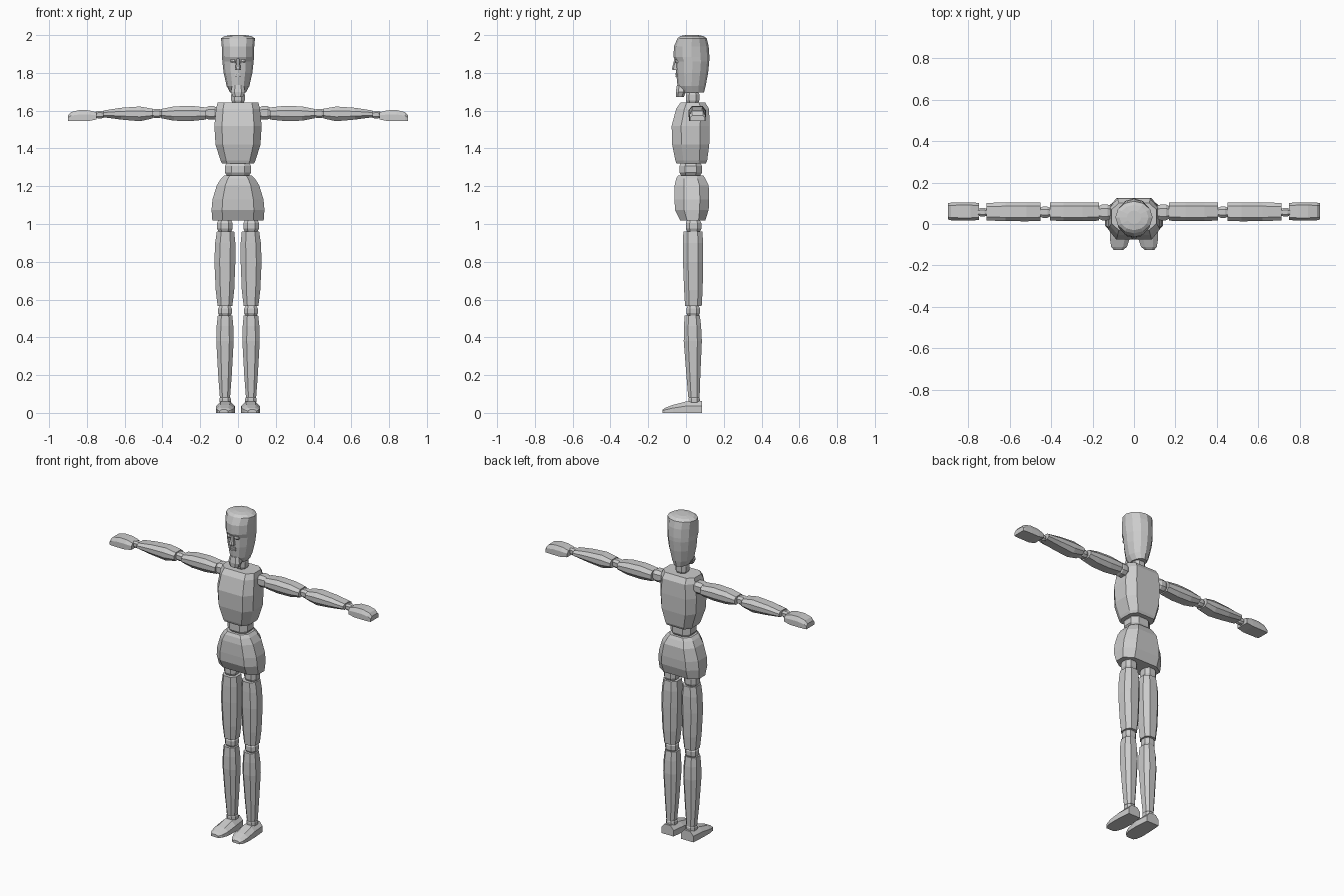
import bpy, bmesh, math

grey = bpy.data.materials.new("light_grey")
grey.diffuse_color = (0.6, 0.6, 0.6, 1)


def chamfered(a0, a1, b0, b1, ca=0.25, cb=0.25, flat=False):
    """Rectangle with cut corners; flat keeps the lower corners square."""
    da, db = (a1 - a0) * ca, (b1 - b0) * cb
    low = [(a0, b0), (a1, b0)] if flat else [
        (a0, b0 + db), (a0 + da, b0), (a1 - da, b0), (a1, b0 + db)]
    return low + [(a1, b1 - db), (a1 - da, b1), (a0 + da, b1), (a0, b1 - db)]


def oval(a0, a1, b0, b1, n=12):
    return [((a0 + a1) / 2 + (a1 - a0) / 2 * math.cos(2 * math.pi * i / n),
             (b0 + b1) / 2 + (b1 - b0) / 2 * math.sin(2 * math.pi * i / n)) for i in range(n)]


def loft(name, axis, rings, shape=chamfered, mirror=False, **kw):
    """Skin a stack of cross-sections (t, a0, a1, b0, b1) along an axis."""
    place = {"Z": lambda t, a, b: (a, b, t), "X": lambda t, a, b: (t, a, b),
             "Y": lambda t, a, b: (a, t, b)}[axis]
    bm = bmesh.new()
    loops = [[bm.verts.new(place(r[0], a, b)) for a, b in shape(*r[1:], **kw)] for r in rings]
    n = len(loops[0])
    for lo, hi in zip(loops, loops[1:]):
        for i in range(n):
            j = (i + 1) % n
            bm.faces.new((lo[i], lo[j], hi[j], hi[i]))
    bm.faces.new(loops[0])
    bm.faces.new(loops[-1])
    bmesh.ops.recalc_face_normals(bm, faces=bm.faces)
    me = bpy.data.meshes.new(name)
    bm.to_mesh(me)
    bm.free()
    me.materials.append(grey)
    ob = bpy.data.objects.new(name, me)
    bpy.context.collection.objects.link(ob)
    if mirror:
        ob.modifiers.new("mirror", "MIRROR")
    return ob


def joint(name, axis, t0, t1, a, b, ra, rb, mirror=True):
    """Small barrel that links two parts."""
    d = t1 - t0
    rings = [(t0 + d * f, a - ra * s, a + ra * s, b - rb * s, b + rb * s)
             for f, s in ((-0.1, 0.75), (0.25, 1), (0.75, 1), (1.1, 0.75))]
    loft(name, axis, rings, mirror=mirror)


# Head, with a flared crown and tapering jaw
loft("head", "Z", [
    (1.695, -0.042, 0.042, -0.025, 0.095),
    (1.73, -0.060, 0.060, -0.045, 0.104),
    (1.80, -0.076, 0.076, -0.052, 0.117),
    (1.86, -0.083, 0.083, -0.054, 0.123),
    (1.885, -0.084, 0.084, -0.066, 0.124),
    (1.94, -0.086, 0.086, -0.064, 0.120),
    (1.983, -0.090, 0.090, -0.045, 0.110),
    (1.995, -0.070, 0.070, -0.030, 0.092),
    (2.0, -0.035, 0.035, 0.0, 0.065)], shape=oval)
# Face details
loft("nose", "Z", [(1.815, -0.015, 0.015, -0.072, -0.04),
                   (1.825, -0.014, 0.014, -0.074, -0.04),
                   (1.88, -0.007, 0.007, -0.060, -0.04)])
loft("eye", "Z", [(1.852, 0.012, 0.038, -0.055, -0.035), (1.860, 0.010, 0.040, -0.060, -0.035),
                  (1.872, 0.012, 0.038, -0.055, -0.035)], mirror=True)
for i, z in enumerate((1.782, 1.795)):
    loft(f"lip_{i}", "Z", [(z - 0.005, -0.018, 0.018, -0.056, -0.04),
                           (z + 0.005, -0.016, 0.016, -0.056, -0.04)])
loft("chin", "Z", [(1.672, -0.026, 0.026, -0.052, -0.012),
                   (1.70, -0.038, 0.038, -0.054, 0.0),
                   (1.735, -0.030, 0.030, -0.048, 0.0)])

# Trunk
joint("neck", "Z", 1.64, 1.70, 0, 0.035, 0.036, 0.036, mirror=False)
loft("chest", "Z", [
    (1.32, -0.085, 0.085, -0.050, 0.105),
    (1.335, -0.092, 0.092, -0.056, 0.112),
    (1.42, -0.119, 0.119, -0.073, 0.123),
    (1.52, -0.125, 0.125, -0.076, 0.125),
    (1.61, -0.116, 0.116, -0.052, 0.122),
    (1.642, -0.108, 0.108, -0.030, 0.102)], ca=0.16, cb=0.25)
joint("waist", "Z", 1.255, 1.325, 0, 0.025, 0.07, 0.06, mirror=False)
loft("pelvis", "Z", [
    (1.018, -0.136, 0.136, -0.030, 0.102),
    (1.075, -0.140, 0.140, -0.058, 0.120),
    (1.13, -0.135, 0.135, -0.061, 0.123),
    (1.205, -0.112, 0.112, -0.060, 0.120),
    (1.24, -0.090, 0.090, -0.052, 0.103),
    (1.257, -0.073, 0.073, -0.042, 0.092)], ca=0.2, cb=0.27)

# Legs
joint("hip_joint", "Z", 0.96, 1.02, 0.07, 0.04, 0.041, 0.041)
loft("thigh", "Z", [
    (0.565, 0.030, 0.108, -0.005, 0.083),
    (0.65, 0.020, 0.118, -0.010, 0.088),
    (0.80, 0.014, 0.125, -0.016, 0.091),
    (0.90, 0.014, 0.121, -0.016, 0.091),
    (0.96, 0.020, 0.112, -0.014, 0.086)], mirror=True)
joint("knee_joint", "Z", 0.515, 0.565, 0.069, 0.038, 0.036, 0.036)
loft("shin", "Z", [
    (0.082, 0.042, 0.096, 0.012, 0.072),
    (0.20, 0.033, 0.105, 0.002, 0.076),
    (0.38, 0.023, 0.115, -0.012, 0.084),
    (0.46, 0.025, 0.113, -0.011, 0.080),
    (0.515, 0.030, 0.107, -0.007, 0.073)], mirror=True)
joint("ankle_joint", "Z", 0.05, 0.085, 0.068, 0.043, 0.030, 0.030)
loft("foot", "Y", [
    (0.085, 0.026, 0.110, 0, 0.062),
    (0.0, 0.017, 0.116, 0, 0.060),
    (-0.07, 0.020, 0.117, 0, 0.042),
    (-0.11, 0.034, 0.110, 0, 0.027),
    (-0.125, 0.052, 0.098, 0, 0.017)], mirror=True, ca=0.25, cb=0.4, flat=True)

# Arms
joint("shoulder_joint", "X", 0.115, 0.168, 0.056, 1.588, 0.038, 0.036)
loft("upper_arm", "X", [
    (0.17, 0.016, 0.104, 1.553, 1.617),
    (0.25, 0.014, 0.105, 1.545, 1.626),
    (0.34, 0.014, 0.105, 1.547, 1.622),
    (0.405, 0.017, 0.103, 1.560, 1.609)], mirror=True, ca=0.2, cb=0.3)
joint("elbow_joint", "X", 0.408, 0.452, 0.057, 1.585, 0.027, 0.025)
loft("forearm", "X", [
    (0.452, 0.015, 0.104, 1.559, 1.610),
    (0.52, 0.013, 0.105, 1.544, 1.622),
    (0.62, 0.014, 0.104, 1.553, 1.615),
    (0.712, 0.017, 0.102, 1.565, 1.601)], mirror=True, ca=0.2, cb=0.3)
joint("wrist_joint", "X", 0.712, 0.752, 0.057, 1.579, 0.020, 0.020)
loft("hand", "X", [
    (0.748, 0.019, 0.102, 1.554, 1.591),
    (0.79, 0.017, 0.104, 1.545, 1.602),
    (0.84, 0.017, 0.104, 1.545, 1.603),
    (0.885, 0.018, 0.103, 1.545, 1.592),
    (0.90, 0.022, 0.100, 1.545, 1.575)], mirror=True, ca=0.15, cb=0.4, flat=True)
